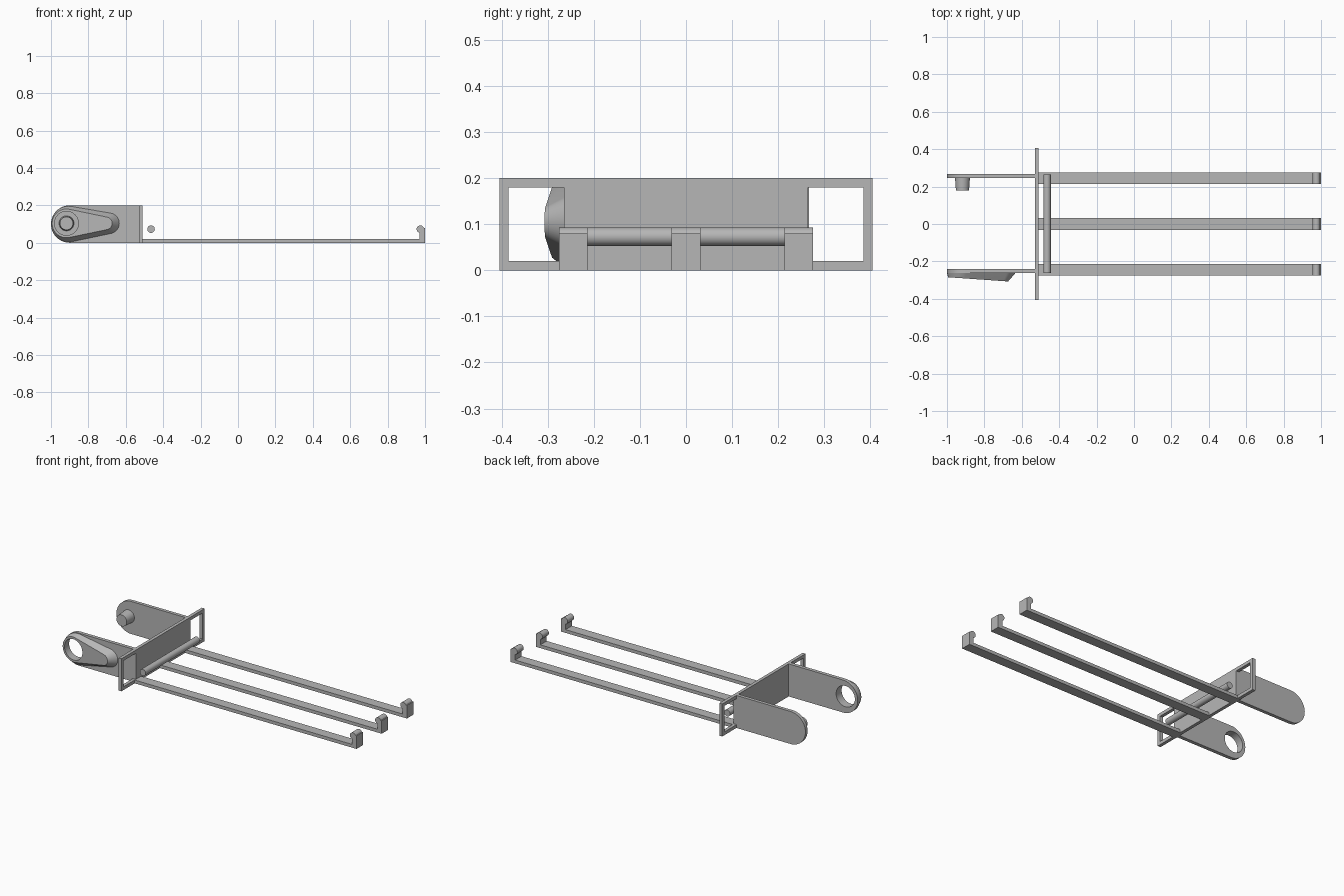
import bpy, bmesh
from math import cos, sin, radians
from mathutils import Vector

cube = bpy.data.objects.get("Cube")
if cube:
    bpy.data.objects.remove(cube, do_unlink=True)

# Single painted-metal colour
grey = bpy.data.materials.new("plain grey")
grey.use_nodes = True
colour = (0.47, 0.47, 0.47, 1)
grey.diffuse_color = colour
grey.node_tree.nodes["Principled BSDF"].inputs["Base Color"].default_value = colour


def finish(name, bm):
    bmesh.ops.recalc_face_normals(bm, faces=bm.faces)
    mesh = bpy.data.meshes.new(name)
    bm.to_mesh(mesh)
    bm.free()
    mesh.materials.append(grey)
    ob = bpy.data.objects.new(name, mesh)
    bpy.context.collection.objects.link(ob)
    return ob


def arc(cx, cz, r, start, end, steps=24):
    angles = [radians(start + (end - start) * i / steps) for i in range(steps + 1)]
    return [(cx + r * cos(a), cz + r * sin(a)) for a in angles]


def prism(name, outline, y0, y1):
    """Extrude an x-z outline along y."""
    bm = bmesh.new()
    face = bm.faces.new([bm.verts.new((x, y0, z)) for x, z in outline])
    out = bmesh.ops.extrude_face_region(bm, geom=[face])["geom"]
    moved = [v for v in out if isinstance(v, bmesh.types.BMVert)]
    bmesh.ops.translate(bm, verts=moved, vec=(0, y1 - y0, 0))
    return finish(name, bm)


def box_outline(x0, x1, z0, z1):
    return [(x0, z0), (x1, z0), (x1, z1), (x0, z1)]


def taper(name, x, z, ends):
    """Loft circles (y, radius) along y into a closed solid."""
    bm = bmesh.new()
    for y, r in ends:
        for px, pz in arc(x, z, r, 0, 352.5, 47):
            bm.verts.new((px, y, pz))
    bmesh.ops.convex_hull(bm, input=bm.verts)
    bmesh.ops.dissolve_limit(bm, angle_limit=0.01, verts=bm.verts, edges=bm.edges)
    return finish(name, bm)


def cut(target, cutter):
    mod = target.modifiers.new("cut", "BOOLEAN")
    mod.operation = "DIFFERENCE"
    mod.solver = "EXACT"
    mod.object = cutter
    bpy.context.view_layer.objects.active = target
    bpy.ops.object.modifier_apply(modifier=mod.name)


def smooth(ob):
    bpy.ops.object.select_all(action="DESELECT")
    ob.select_set(True)
    bpy.context.view_layer.objects.active = ob
    bpy.ops.object.shade_smooth_by_angle(angle=radians(30))


# Cross plate with a rectangular window at each end
plate = prism("cross_plate", box_outline(-0.53, -0.51, 0, 0.2), -0.405, 0.405)
for y0 in (-0.385, 0.265):
    window = prism("window_cutter", box_outline(-0.6, -0.4, 0.02, 0.18), y0, y0 + 0.12)
    cut(plate, window)
    bpy.data.objects.remove(window, do_unlink=True)

# Three long bars, each ending in an upright hook with a rounded lip
hook = [(-0.51, 0), (1, 0), (1, 0.08)] + arc(0.975, 0.073, 0.02, 20, 255)
hook += [(0.97, 0.02), (-0.51, 0.02)]
for side, y in (("right", -0.245), ("middle", 0), ("left", 0.245)):
    smooth(prism(side + "_hooked_bar", hook, y - 0.031, y + 0.031))

# Round rod beside the cross plate
smooth(prism("cross_rod", arc(-0.465, 0.073, 0.02, 0, 350, 35), -0.262, 0.265))

# Round-ended side arms
arm = [(-0.53, 0), (-0.53, 0.2)] + arc(-0.9, 0.1, 0.1, 90, 270)
front_arm = prism("front_arm", arm, -0.263, -0.241)
back_arm = prism("back_arm", arm, 0.246, 0.267)

# Teardrop boss with bevelled sides and a sloping outer face
bm = bmesh.new()
base = arc(-0.904, 0.1, 0.096, 0, 352.5, 47) + arc(-0.69, 0.104, 0.056, 0, 352.5, 47)
crown = arc(-0.917, 0.104, 0.077, 0, 352.5, 47) + arc(-0.707, 0.104, 0.034, 0, 352.5, 47)
for x, z in base:
    bm.verts.new((x, -0.262, z))
for x, z in crown:
    bm.verts.new((x, -0.285 - 0.07 * (x + 0.99), z))
hull = bmesh.ops.convex_hull(bm, input=bm.verts)
inner = {g for g in hull["geom_interior"] if isinstance(g, bmesh.types.BMVert)}
bmesh.ops.delete(bm, geom=[v for v in bm.verts if v in inner or not v.link_faces], context="VERTS")
bmesh.ops.dissolve_limit(bm, angle_limit=0.01, verts=bm.verts, edges=bm.edges)
boss = finish("teardrop_boss", bm)

# Round hole through the front arm and its boss
hole = prism("hole_cutter", arc(-0.917, 0.104, 0.064, 0, 352.5, 47), -0.4, -0.2)
cut(front_arm, hole)
cut(boss, hole)
bpy.data.objects.remove(hole, do_unlink=True)

# Slightly tapered pin on the inside of the back arm
pin = taper("back_pin", -0.917, 0.104, ((0.248, 0.04), (0.178, 0.035)))

for ob in (front_arm, back_arm, boss, pin):
    smooth(ob)
